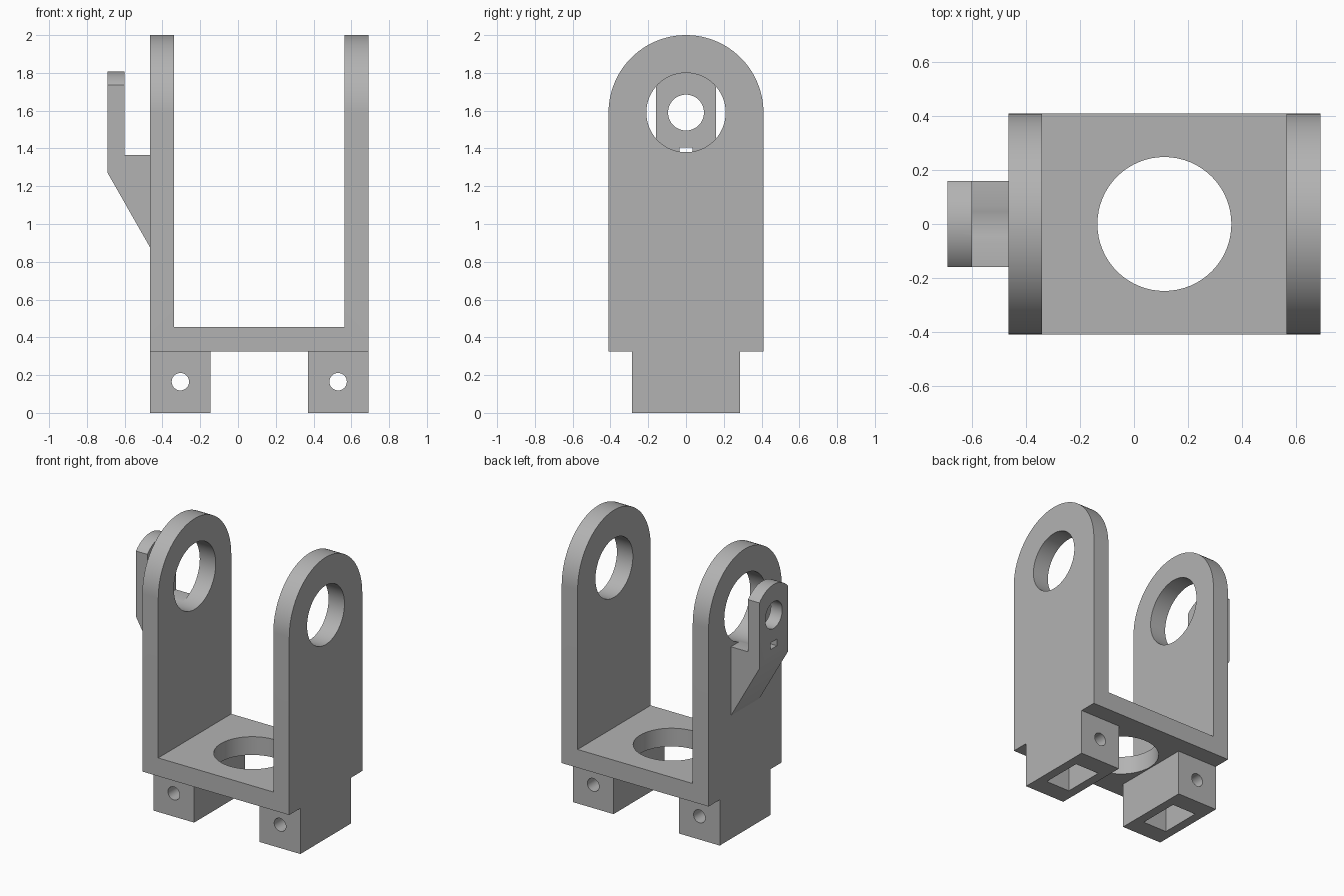
import bpy, bmesh, math
from mathutils import Vector

if "Cube" in bpy.data.objects:
    bpy.data.objects.remove(bpy.data.objects["Cube"], do_unlink=True)

GREY = (0.45, 0.45, 0.45, 1)
mat = bpy.data.materials.new("plain grey")
mat.use_nodes = True
mat.diffuse_color = GREY
mat.node_tree.nodes["Principled BSDF"].inputs["Base Color"].default_value = GREY

AXIS_Z = 1.59              # height of the pivot axis
LEFT, RIGHT = 0.69, -0.465  # outer faces of the two side plates
THICK = 0.125
HALF_Y = 0.41
FLOOR = 0.325


def prism(name, points, axis, start, end):
    """Extrude a 2D outline along x (points are y, z) or y (points are x, z) or z."""
    def place(p, d):
        return {"x": (d, *p), "y": (p[0], d, p[1]), "z": (*p, d)}[axis]
    bm = bmesh.new()
    face = bm.faces.new([bm.verts.new(place(p, start)) for p in points])
    move = Vector(place((0, 0), end - start))
    ext = bmesh.ops.extrude_face_region(bm, geom=[face], use_keep_orig=True)
    bmesh.ops.translate(bm, vec=move, verts=[v for v in ext["geom"] if isinstance(v, bmesh.types.BMVert)])
    bmesh.ops.recalc_face_normals(bm, faces=bm.faces)
    mesh = bpy.data.meshes.new(name)
    bm.to_mesh(mesh)
    bm.free()
    obj = bpy.data.objects.new(name, mesh)
    bpy.context.collection.objects.link(obj)
    mesh.materials.append(mat)
    return obj


def arc(cx, cy, r, a0, a1, n):
    return [(cx + r * math.cos(a0 + (a1 - a0) * i / n),
             cy + r * math.sin(a0 + (a1 - a0) * i / n)) for i in range(n + 1)]


def circle(cx, cy, r):
    return arc(cx, cy, r, 0, math.tau, 64)[:-1]


def rect(x0, x1, y0, y1):
    return [(x0, y0), (x1, y0), (x1, y1), (x0, y1)]


def combine(obj, tool, operation="DIFFERENCE"):
    mod = obj.modifiers.new("shape", "BOOLEAN")
    mod.operation, mod.solver, mod.object = operation, "EXACT", tool
    bpy.context.view_layer.objects.active = obj
    bpy.ops.object.modifier_apply(modifier=mod.name)
    bpy.data.objects.remove(tool, do_unlink=True)


def finish(obj):
    bpy.ops.object.select_all(action="DESELECT")
    obj.select_set(True)
    bpy.context.view_layer.objects.active = obj
    bpy.ops.object.shade_smooth_by_angle(angle=math.radians(30))


# Yoke: rounded block hollowed into two side plates and a floor
outline = [(-HALF_Y, FLOOR), (HALF_Y, FLOOR)] + arc(0, AXIS_Z, HALF_Y, 0, math.pi, 48)
yoke = prism("yoke", outline, "x", RIGHT, LEFT)
combine(yoke, prism("gap", rect(RIGHT + THICK, LEFT - THICK, FLOOR + 0.13, 3), "y", -1, 1))
combine(yoke, prism("left_bore", circle(0, AXIS_Z, 0.21), "x", 0.3, 1))
combine(yoke, prism("right_bore", circle(0, AXIS_Z, 0.235), "x", -1, 0))
combine(yoke, prism("floor_bore", circle((LEFT + RIGHT) / 2, 0, 0.248), "z", 0, 1))
finish(yoke)

# Feet: hollow blocks with a cross pin hole
for name, x in (("left_foot", LEFT - 0.16), ("right_foot", RIGHT + 0.16)):
    foot = prism(name, rect(x - 0.16, x + 0.16, -0.285, 0.285), "z", 0, FLOOR)
    combine(foot, prism("pocket", rect(x - 0.095, x + 0.095, -0.15, 0.15), "z", -1, 1))
    combine(foot, prism("pin_hole", circle(x, 0.165, 0.046), "y", -1, 1))
    finish(foot)

# Side arm: gusseted bracket with a rounded top, pivot hole and small slot
side = [(RIGHT, 0.875), (RIGHT, 1.365), (-0.6, 1.365), (-0.6, 2), (-0.69, 2), (-0.69, 1.27)]
arm = prism("side_arm", side, "y", -0.16, 0.16)
rounded = [(-0.217, 0.5), (0.217, 0.5)] + arc(0, AXIS_Z, 0.217, 0, math.pi, 48)
combine(arm, prism("rounding", rounded, "x", -1, 0), "INTERSECT")
combine(arm, prism("clearance", circle(0, AXIS_Z, 0.235), "x", -0.6, 0))
combine(arm, prism("pivot_hole", circle(0, AXIS_Z, 0.095), "x", -1, 0))
combine(arm, prism("slot", rect(-0.035, 0.035, 1.358, 1.405), "x", -1, -0.55))
finish(arm)
